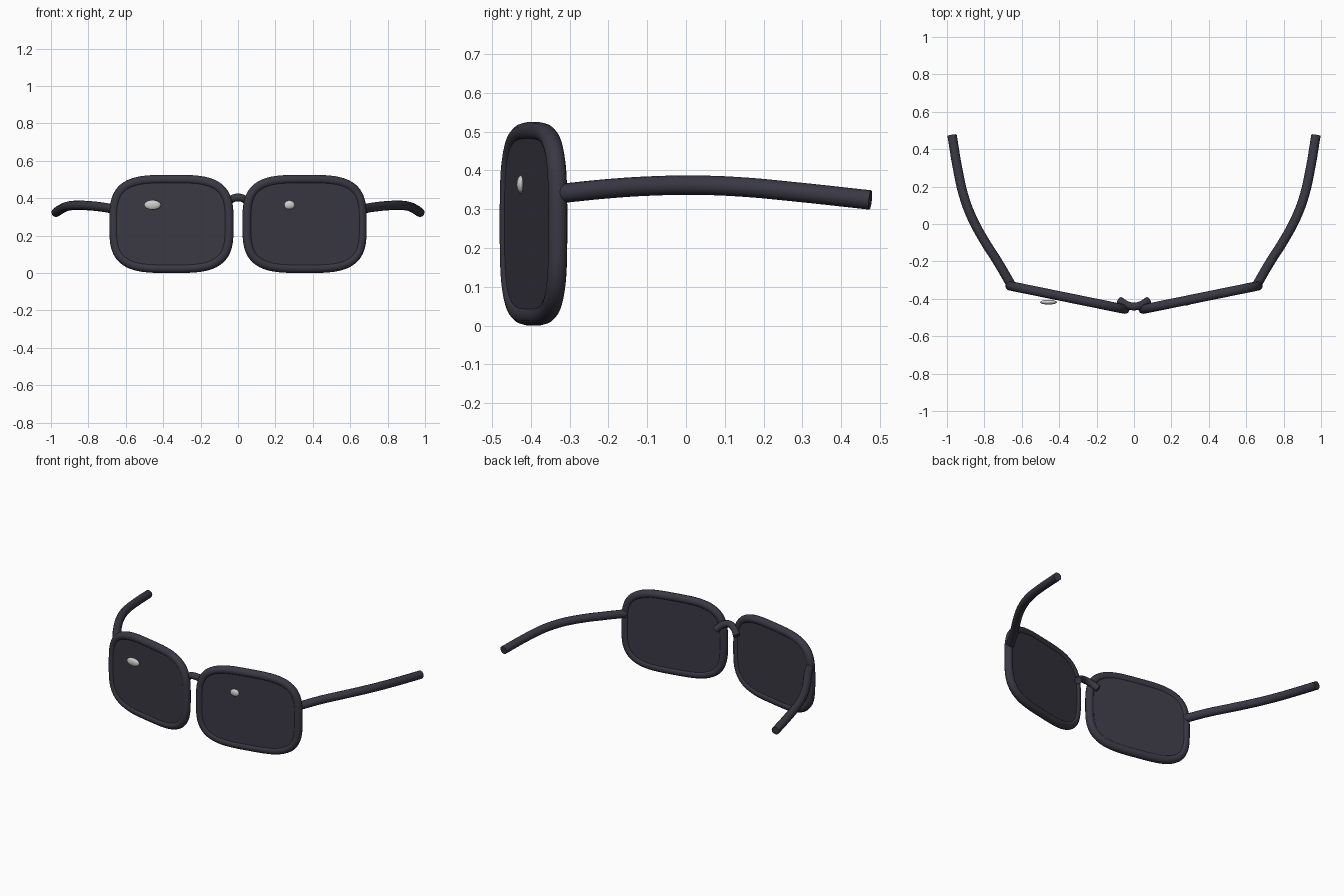
import bpy, bmesh, math
from mathutils import Matrix, Vector

cube = bpy.data.objects.get("Cube")
if cube:
    bpy.data.objects.remove(cube)


def material(name, rgb, rough):
    m = bpy.data.materials.new(name)
    m.use_nodes = True
    m.diffuse_color = (*rgb, 1)
    m.roughness = rough
    b = m.node_tree.nodes["Principled BSDF"]
    b.inputs["Base Color"].default_value = (*rgb, 1)
    b.inputs["Roughness"].default_value = rough
    return m


DARK = material("dark charcoal", (0.042, 0.040, 0.058), 0.5)
GLINT = material("pale grey", (0.62, 0.62, 0.59), 0.5)


def finish(obj, mat):
    obj.data.materials.clear()
    obj.data.materials.append(mat)
    bpy.ops.object.select_all(action='DESELECT')
    obj.select_set(True)
    bpy.context.view_layer.objects.active = obj
    bpy.ops.object.shade_smooth_by_angle(angle=math.radians(40))
    return obj


def add_mesh(name, mesh, mat):
    obj = bpy.data.objects.new(name, mesh)
    bpy.context.collection.objects.link(obj)
    return finish(obj, mat)


def tube(name, points, radius, mat, closed=False):
    """Round tube along a smooth path, turned into a mesh."""
    cu = bpy.data.curves.new(name + "_path", 'CURVE')
    cu.dimensions = '3D'
    cu.bevel_depth = radius
    cu.bevel_resolution = 4
    cu.use_fill_caps = True
    cu.resolution_u = 6
    sp = cu.splines.new('POLY' if closed else 'BEZIER')
    if closed:
        sp.points.add(len(points) - 1)
        for p, co in zip(sp.points, points):
            p.co = (*co, 1)
        sp.use_cyclic_u = True
    else:
        sp.bezier_points.add(len(points) - 1)
        for p, co in zip(sp.bezier_points, points):
            p.co = co
            p.handle_left_type = p.handle_right_type = 'AUTO'
    tmp = bpy.data.objects.new(name + "_path", cu)
    bpy.context.collection.objects.link(tmp)
    bpy.context.view_layer.update()
    dg = bpy.context.evaluated_depsgraph_get()
    mesh = bpy.data.meshes.new_from_object(tmp.evaluated_get(dg))
    bpy.data.objects.remove(tmp)
    return add_mesh(name, mesh, mat)


def rounded_outline(a, b, n=3.5, count=72):
    """Superellipse in the xz plane."""
    pts = []
    for i in range(count):
        t = math.tau * (i + 0.5) / count
        c, s = math.cos(t), math.sin(t)
        pts.append(Vector((math.copysign(abs(c) ** (2 / n), c) * a, 0,
                           math.copysign(abs(s) ** (2 / n), s) * b)))
    return pts


def lens(name, outline, half, mat):
    """Flat pane filling an outline."""
    bm = bmesh.new()
    face = bm.faces.new([bm.verts.new(p + Vector((0, -half, 0))) for p in outline])
    out = bmesh.ops.extrude_face_region(bm, geom=[face])
    verts = [v for v in out["geom"] if isinstance(v, bmesh.types.BMVert)]
    bmesh.ops.translate(bm, vec=(0, 2 * half, 0), verts=verts)
    bmesh.ops.recalc_face_normals(bm, faces=bm.faces)
    mesh = bpy.data.meshes.new(name)
    bm.to_mesh(mesh)
    bm.free()
    return add_mesh(name, mesh, mat)


def glint(name, centre, size):
    """Small flattened ball for the lens highlight."""
    bm = bmesh.new()
    bmesh.ops.create_uvsphere(bm, u_segments=16, v_segments=10, radius=1)
    bmesh.ops.transform(bm, matrix=Matrix.Diagonal((*size, 1)), verts=bm.verts)
    mesh = bpy.data.meshes.new(name)
    bm.to_mesh(mesh)
    bm.free()
    add_mesh(name, mesh, GLINT).location = centre


RIM = 0.025
TEMPLE = [(0.66, -0.32, 0.341), (0.73, -0.20, 0.353), (0.80, -0.09, 0.36),
          (0.865, 0.03, 0.362), (0.91, 0.15, 0.357), (0.94, 0.28, 0.345),
          (0.973, 0.475, 0.324)]

# Rims, lenses and temples on both sides
for side, label in ((1, "left"), (-1, "right")):
    outline = rounded_outline(0.314, 0.2375)
    for part in (tube(label + "_rim", outline, RIM, DARK, closed=True),
                 lens(label + "_lens", outline, 0.016, DARK)):
        part.location = (side * 0.356, -0.393, 0.2625)
        part.rotation_euler.z = side * math.radians(11.5)
    tube(label + "_temple", [(side * x, y, z) for x, y, z in TEMPLE], RIM, DARK)

# Arched nose bridge
tube("bridge", [(-0.075, -0.41, 0.36), (-0.04, -0.432, 0.392), (0, -0.441, 0.404),
                (0.04, -0.432, 0.392), (0.075, -0.41, 0.36)], 0.021, DARK)

# Lens highlights
glint("right_glint", (-0.457, -0.418, 0.364), (0.045, 0.013, 0.026))
glint("left_glint", (0.272, -0.423, 0.364), (0.032, 0.014, 0.024))
